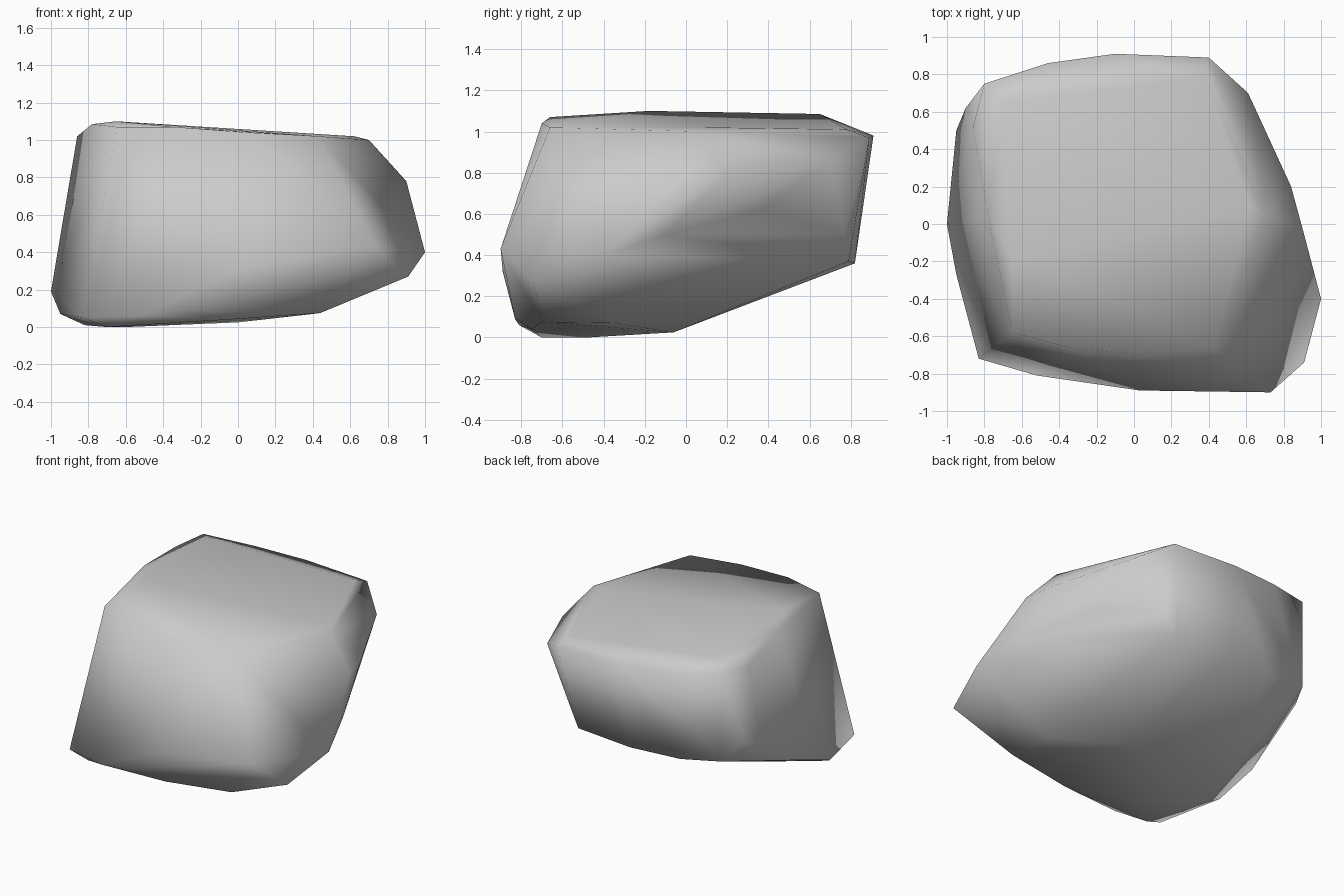
import bpy, bmesh
from mathutils import Vector

if "Cube" in bpy.data.objects:
    bpy.data.objects.remove(bpy.data.objects["Cube"])

# Corner points of the boulder, grouped by band
foot = [(-.83, -.72, .05), (-.70, -.70, 0), (-.52, -.81, .06), (-.33, -.83, .09),
        (-.05, -.75, .04), (.44, -.70, .075), (.40, -.35, .07), (0, -.06, .025),
        (-.6, -.48, 0), (-.82, -.32, .01), (-.95, -.27, .07)]
waist = [(-1, 0, .19), (-.95, .5, .44), (-.9, .62, .54), (-.8, .75, .41), (-.5, .78, .36),
         (-.13, .82, .36), (.3, .79, .37), (.38, .77, .5), (.9, -.1, .5), (1, -.4, .4),
         (.91, -.74, .27), (.73, -.90, .43), (.03, -.89, .32)]
shoulder = [(.9, -.02, .78), (.84, .2, .8), (.61, .70, .86), (.40, .89, .97),
            (-.1, .91, .98), (-.46, .86, 1.0), (-.8, .75, 1.04)]
crown = [(-.65, -.58, 1.07), (-.35, -.66, 1.07), (.05, -.70, 1.04), (.43, -.66, 1.02),
         (.70, .05, 1.0), (.62, .1, 1.02), (.38, .78, 1.01), (-.70, .65, 1.085),
         (-.86, .52, 1.02), (-.78, .05, 1.085), (-.65, -.18, 1.1)]

# Solid rock body wrapped around the corner points
bm = bmesh.new()
for p in foot + waist + shoulder + crown:
    bm.verts.new(p)
bmesh.ops.convex_hull(bm, input=bm.verts[:])
bmesh.ops.delete(bm, geom=[v for v in bm.verts if not v.link_faces], context='VERTS')
bmesh.ops.recalc_face_normals(bm, faces=bm.faces[:])

# Shallow hollow chipped out of the back right side
spot = Vector((.62, .55, .66))
face = min(bm.faces, key=lambda f: (f.calc_center_median() - spot).length)
normal = face.normal.copy()
hollow = bmesh.ops.poke(bm, faces=[face])['verts'][0]
hollow.co -= normal * .05

mesh = bpy.data.meshes.new("boulder")
bm.to_mesh(mesh)
bm.free()
for poly in mesh.polygons:
    poly.use_smooth = True
boulder = bpy.data.objects.new("boulder", mesh)
bpy.context.collection.objects.link(boulder)
